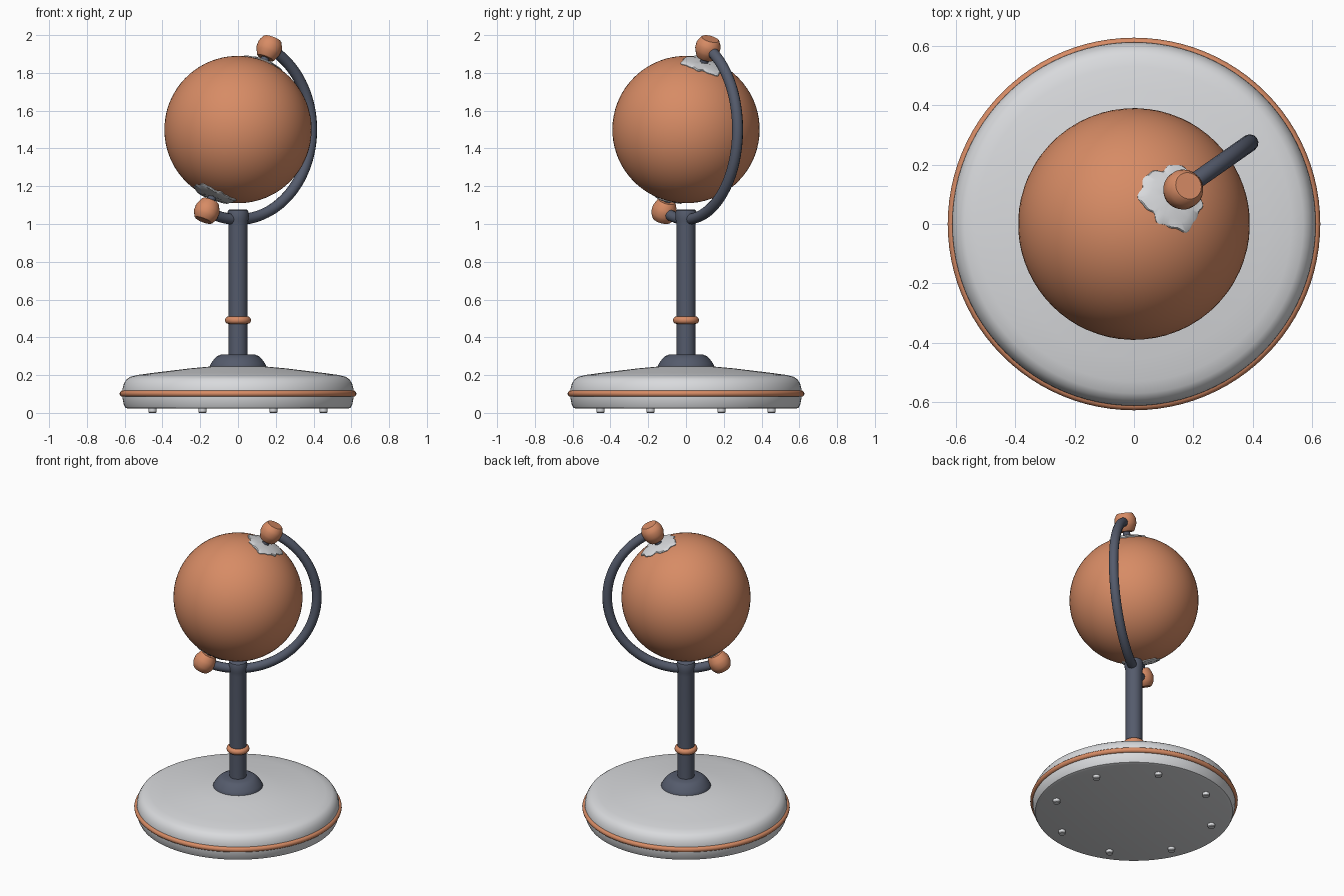
import bpy, bmesh
from math import sin, cos, pi, radians
from mathutils import Matrix, Vector

cube = bpy.data.objects.get("Cube")
if cube:
    bpy.data.objects.remove(cube, do_unlink=True)


def material(name, rgb):
    m = bpy.data.materials.new(name)
    m.use_nodes = True
    m.diffuse_color = (*rgb, 1)
    m.node_tree.nodes["Principled BSDF"].inputs["Base Color"].default_value = (*rgb, 1)
    return m


ORANGE = material("warm orange", (0.68, 0.26, 0.13))
WHITE = material("soft white", (0.69, 0.70, 0.72))
SLATE = material("slate grey", (0.09, 0.105, 0.15))

CENTRE = Vector((0, 0, 1.5))
BALL_R, ARM_R, TILT = 0.39, 0.476, radians(25)
# Frame of the tilted axis: turned 35 degrees about z, then leaned over
TURN = Matrix.Translation(CENTRE) @ Matrix.Rotation(radians(35), 4, "Z")
AXIS = TURN @ Matrix.Rotation(TILT, 4, "Y")
FLIP = Matrix.Rotation(pi, 4, "Y")


def finish(ob, mat, angle=35):
    ob.data.materials.append(mat)
    bpy.ops.object.select_all(action="DESELECT")
    ob.select_set(True)
    bpy.context.view_layer.objects.active = ob
    bpy.ops.object.shade_smooth_by_angle(angle=radians(angle))
    return ob


def add_mesh(name, bm, mat, matrix=Matrix(), angle=35):
    bmesh.ops.recalc_face_normals(bm, faces=bm.faces)
    bm.transform(matrix)
    me = bpy.data.meshes.new(name)
    bm.to_mesh(me)
    bm.free()
    ob = bpy.data.objects.new(name, me)
    bpy.context.collection.objects.link(ob)
    return finish(ob, mat, angle)


def lathe(name, profile, mat, matrix=Matrix(), segs=48, closed=False, angle=35):
    """Turn a (radius, height) profile about z; open profiles get end caps."""
    bm = bmesh.new()
    rings = [[bm.verts.new((r * cos(2 * pi * i / segs), r * sin(2 * pi * i / segs), z))
              for i in range(segs)] for r, z in profile]
    pairs = list(zip(rings, rings[1:]))
    if closed:
        pairs.append((rings[-1], rings[0]))
    else:
        bm.faces.new(rings[0])
        bm.faces.new(rings[-1])
    for a, b in pairs:
        for i in range(segs):
            j = (i + 1) % segs
            bm.faces.new((a[i], a[j], b[j], b[i]))
    return add_mesh(name, bm, mat, matrix, angle)


def torus(name, major, minor, z, mat, stretch=1):
    loop = [(major + minor * cos(k * pi / 6), z + stretch * minor * sin(k * pi / 6))
            for k in range(12)]
    return lathe(name, loop, mat, segs=96, closed=True, angle=60)


# Base with its trim band and underside pegs
lathe("base", [(0.58, 0.022), (0.596, 0.027), (0.605, 0.045), (0.611, 0.075), (0.613, 0.10),
               (0.611, 0.13), (0.604, 0.155), (0.59, 0.178), (0.57, 0.191), (0.53, 0.201),
               (0.45, 0.212), (0.35, 0.224), (0.25, 0.236), (0.15, 0.245), (0.05, 0.247)],
      WHITE, segs=96)
torus("base_trim", 0.610, 0.017, 0.102, ORANGE)
for k in range(8):
    a = radians(22.5 + 45 * k)
    lathe(f"peg_{k + 1}", [(0.018, 0), (0.022, 0.004), (0.022, 0.03)], WHITE,
          Matrix.Translation((0.49 * cos(a), 0.49 * sin(a), 0)), segs=20)

# Column with foot and band
lathe("column_foot", [(0.15, 0.235), (0.15, 0.247), (0.142, 0.263), (0.127, 0.284),
                      (0.11, 0.300), (0.093, 0.308), (0.04, 0.308)], SLATE)
lathe("column", [(0.05, 0.25), (0.05, 0.99), (0.053, 1.015), (0.056, 1.03), (0.056, 1.06),
                 (0.052, 1.072), (0.043, 1.078)], SLATE)
torus("column_band", 0.052, 0.017, 0.491, ORANGE, stretch=1.15)

# Curved arm: a half circle swept from the top knob to the bottom knob
curve = bpy.data.curves.new("arm", "CURVE")
curve.dimensions = "3D"
curve.bevel_depth = 0.029
curve.bevel_resolution = 4
curve.use_fill_caps = True
spline = curve.splines.new("POLY")
STEPS = 64
spline.points.add(STEPS)
for i, p in enumerate(spline.points):
    t = TILT + pi * i / STEPS
    p.co = (*(TURN @ Vector((ARM_R * sin(t), 0, ARM_R * cos(t)))), 1)
arm = bpy.data.objects.new("arm", curve)
bpy.context.collection.objects.link(arm)
bpy.ops.object.select_all(action="DESELECT")
arm.select_set(True)
bpy.context.view_layer.objects.active = arm
bpy.ops.object.convert(target="MESH")
finish(bpy.context.object, SLATE)

# Ball
bm = bmesh.new()
bmesh.ops.create_uvsphere(bm, u_segments=64, v_segments=40, radius=BALL_R)
add_mesh("ball", bm, ORANGE, AXIS)


def ice_cap(name, matrix, phase):
    """Thin ragged shell over a pole, its rim dipping into the ball."""
    bm = bmesh.new()
    segs, layers = 72, (0.35, 0.7, 0.96, 1.0, 1.0)
    rings = []
    for k, f in enumerate(layers):
        ring = []
        for i in range(segs):
            a = 2 * pi * i / segs
            edge = (0.285 + 0.025 * sin(3 * a + phase) + 0.016 * sin(7 * a + 2 * phase)
                    + 0.01 * sin(13 * a))
            lift = 0.007 + 0.002 * sin(5 * a + 3 * k)
            r = BALL_R + (lift if k < 3 else 0.004 if k == 3 else -0.006)
            t = edge * f
            ring.append(bm.verts.new((r * sin(t) * cos(a), r * sin(t) * sin(a), r * cos(t))))
        rings.append(ring)
    bm.faces.new(rings[0])
    for p, q in zip(rings, rings[1:]):
        for i in range(segs):
            j = (i + 1) % segs
            bm.faces.new((p[i], p[j], q[j], q[i]))
    add_mesh(name, bm, WHITE, matrix)


# Matching pole parts at both ends of the axis
for end, frame, phase in (("top", AXIS, 0.8), ("bottom", AXIS @ FLIP, 2.5)):
    ice_cap(f"{end}_ice_cap", frame, phase)
    lathe(f"{end}_pin", [(0.022, 0.36), (0.022, 0.44)], SLATE, frame, segs=24)
    lathe(f"{end}_knob", [(0.044, 0.418), (0.050, 0.424), (0.062, 0.452), (0.066, 0.465),
                          (0.066, 0.492), (0.062, 0.505), (0.051, 0.526), (0.046, 0.53)],
          ORANGE, frame, segs=32)
